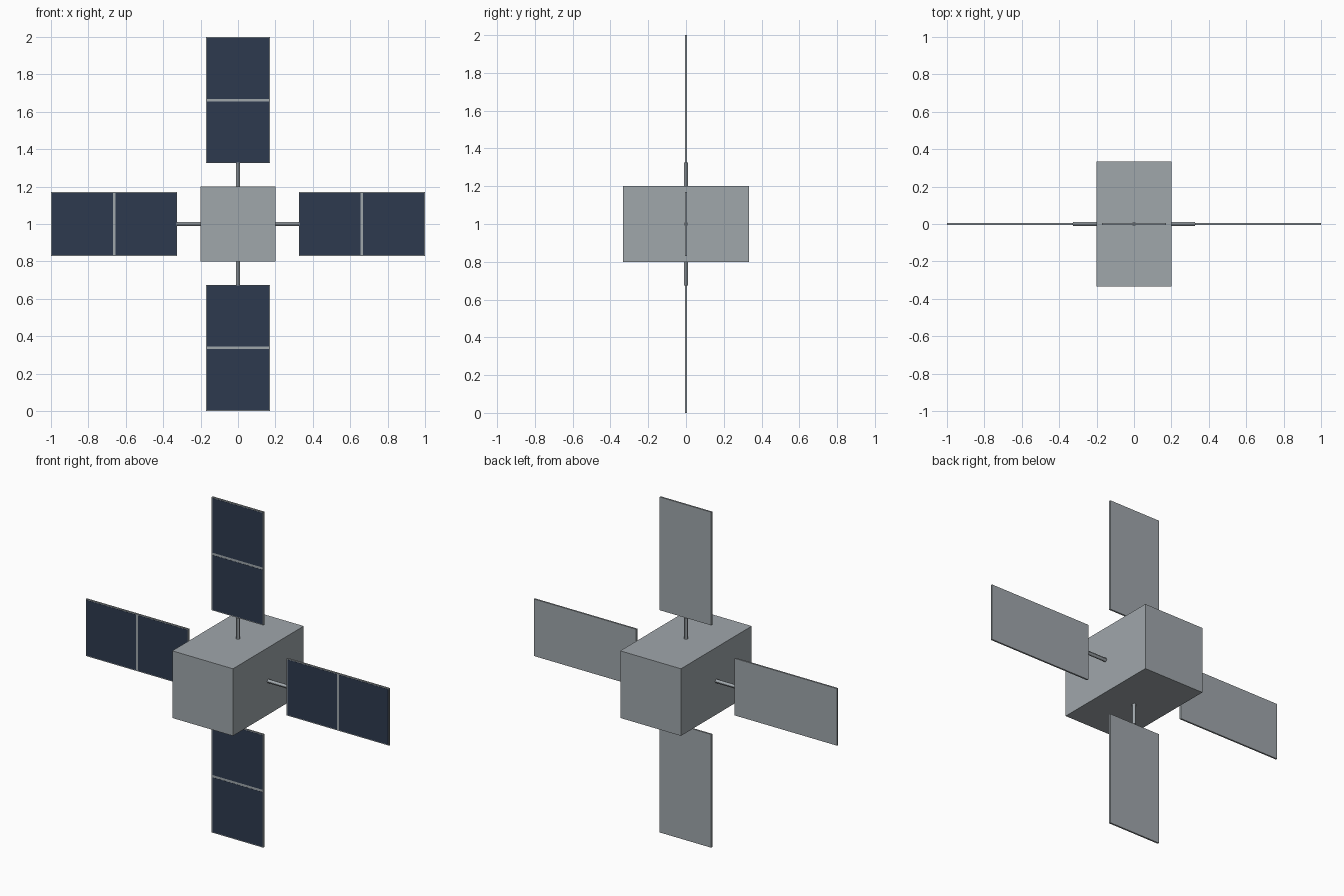
import bpy
from math import pi
from mathutils import Matrix, Vector

cube = bpy.data.objects.get("Cube")
if cube:
    bpy.data.objects.remove(cube, do_unlink=True)


def make_material(name, rgb):
    mat = bpy.data.materials.new(name)
    mat.use_nodes = True
    mat.diffuse_color = (*rgb, 1)
    mat.node_tree.nodes["Principled BSDF"].inputs["Base Color"].default_value = (*rgb, 1)
    return mat


grey = make_material("light_grey_metal", (0.35, 0.385, 0.41))
navy = make_material("navy_solar_cell", (0.026, 0.042, 0.077))

CENTRE = Matrix.Translation((0, 0, 1))
BODY = 0.2                    # half the body's width and height
INNER, OUTER = 0.325, 1.0     # reach of each panel from the centre
HALF_WIDTH = 0.17
THICK = 0.01
BORDER = 0.005
DIVIDER = 0.014


def finish(name, mat, turn):
    obj = bpy.context.object
    obj.name = name
    obj.data.materials.append(mat)
    obj.data.transform(obj.matrix_basis)
    obj.matrix_basis = CENTRE @ turn
    return obj


def add_box(name, low, high, mat, turn=Matrix()):
    low, high = Vector(low), Vector(high)
    bpy.ops.mesh.primitive_cube_add(size=1, location=(low + high) / 2)
    bpy.context.object.scale = high - low
    bpy.context.view_layer.update()
    return finish(name, mat, turn)


def add_wing(side, angle):
    """Strut, framed panel and two cells along +x, turned about the y axis."""
    turn = Matrix.Rotation(angle, 4, "Y")
    # Strut
    bpy.ops.mesh.primitive_cylinder_add(
        vertices=12, radius=0.011, depth=INNER - BODY,
        location=((BODY + INNER) / 2, 0, 0), rotation=(0, pi / 2, 0))
    bpy.context.view_layer.update()
    finish(side + "_strut", grey, turn)
    bpy.ops.object.shade_smooth_by_angle()
    # Panel
    add_box(side + "_panel", (INNER, -THICK / 2, -HALF_WIDTH),
            (OUTER, THICK / 2, HALF_WIDTH), grey, turn)
    # Solar cells on the front only
    middle = (INNER + OUTER) / 2
    spans = {"inner": (INNER + BORDER, middle - DIVIDER / 2),
             "outer": (middle + DIVIDER / 2, OUTER - BORDER)}
    for part, (start, end) in spans.items():
        add_box(f"{side}_{part}_cell",
                (start, -THICK / 2 - 0.001, -HALF_WIDTH + BORDER),
                (end, -THICK / 2, HALF_WIDTH - BORDER), navy, turn)


# Body
add_box("body", (-BODY, -1 / 3, -BODY), (BODY, 1 / 3, BODY), grey)

# Four wings in a cross
for i, side in enumerate(("left", "bottom", "right", "top")):
    add_wing(side, i * pi / 2)
